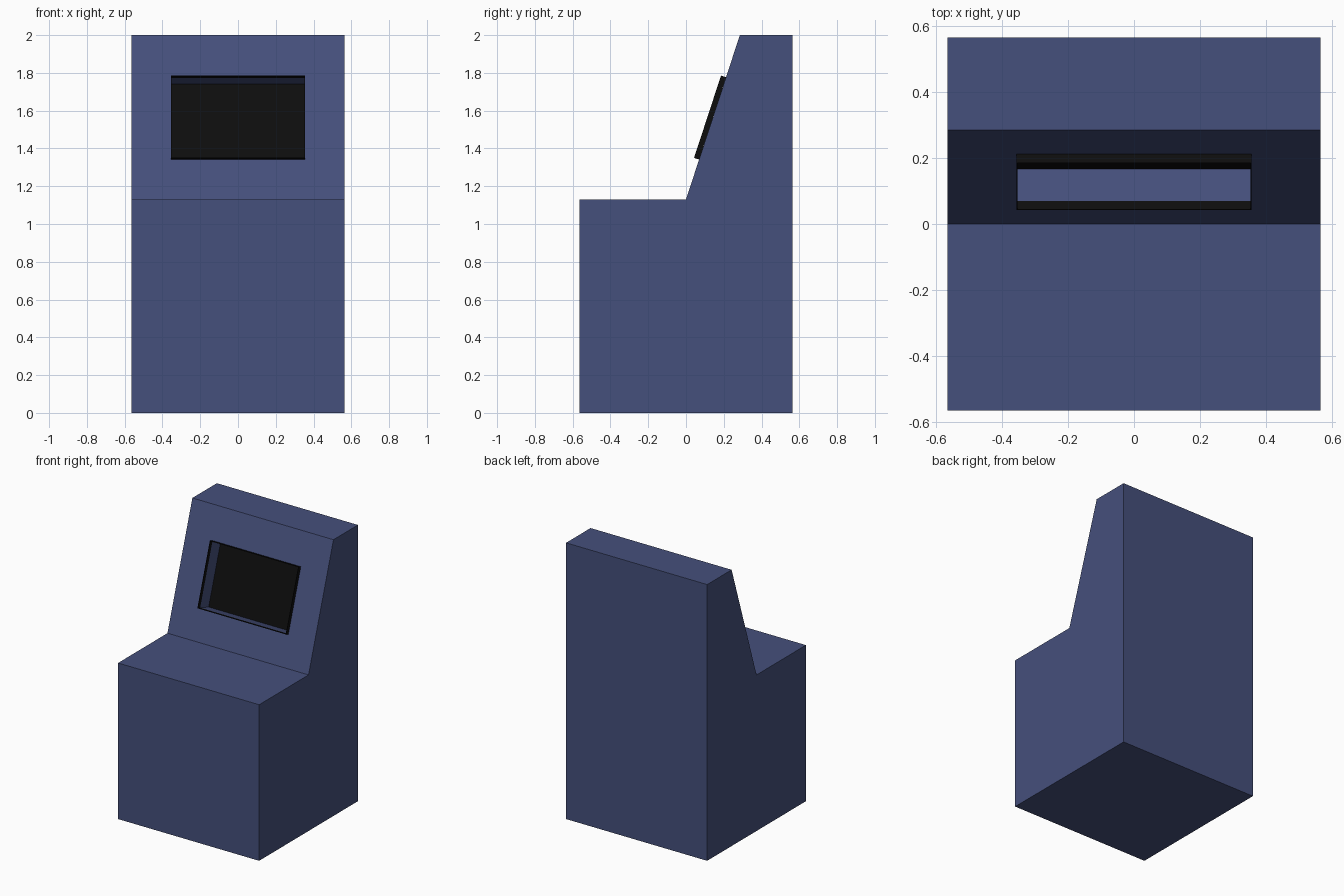
import bpy, bmesh, math
from mathutils import Matrix, Vector

if "Cube" in bpy.data.objects:
    bpy.data.objects.remove(bpy.data.objects["Cube"])

W = 0.565                      # half width and half depth of the cabinet
TILT = math.atan2(0.285, 0.87)  # lean of the sloped face
# local frame on the sloped face: x right, y inward, z up the slope
FACE = Matrix.Translation((0, 0.1405, 1.559)) @ Matrix.Rotation(-TILT, 4, 'X')
SW, SH = 0.355, 0.229          # half size of the screen opening
LIP, DEPTH, T = 0.028, 0.104, 0.003


def material(name, color):
    m = bpy.data.materials.new(name)
    m.diffuse_color = (*color, 1)
    m.use_nodes = True
    m.node_tree.nodes["Principled BSDF"].inputs["Base Color"].default_value = m.diffuse_color
    return m


blue = material("blue_paint", (0.06, 0.08, 0.20))
black = material("black_plastic", (0.004, 0.004, 0.004))


def finish(name, bm, mat):
    bmesh.ops.recalc_face_normals(bm, faces=bm.faces)
    me = bpy.data.meshes.new(name)
    bm.to_mesh(me)
    bm.free()
    me.materials.append(mat)
    ob = bpy.data.objects.new(name, me)
    bpy.context.collection.objects.link(ob)
    return ob


def add_box(bm, lo, hi):
    lo, hi = Vector(lo), Vector(hi)
    mat = FACE @ Matrix.Translation((lo + hi) / 2) @ Matrix.Diagonal((*(hi - lo), 1))
    bmesh.ops.create_cube(bm, size=1, matrix=mat)


# cabinet: side profile extruded across x
bm = bmesh.new()
profile = [(-W, 0), (W, 0), (W, 2), (0.285, 2), (0, 1.13), (-W, 1.13)]
side = bm.faces.new([bm.verts.new((-W, y, z)) for y, z in profile])
ext = bmesh.ops.extrude_face_region(bm, geom=[side])
bmesh.ops.translate(bm, vec=(2 * W, 0, 0),
                    verts=[v for v in ext['geom'] if isinstance(v, bmesh.types.BMVert)])
cabinet = finish("cabinet", bm, blue)

# recess cut square to the sloped face
bm = bmesh.new()
add_box(bm, (-SW + T, -0.1, -SH + T), (SW - T, DEPTH, SH - T))
cutter = finish("screen_cutter", bm, blue)
cutter.hide_render = True
cutter.hide_viewport = True
cut = cabinet.modifiers.new("recess", 'BOOLEAN')
cut.operation = 'DIFFERENCE'
cut.solver = 'EXACT'
cut.object = cutter

# thin lip standing proud around the opening
bm = bmesh.new()
for s in (-1, 1):
    x0, x1 = sorted((s * SW, s * (SW - T)))
    z0, z1 = sorted((s * SH, s * (SH - T)))
    add_box(bm, (x0, -LIP, -SH), (x1, 0, SH))
    add_box(bm, (-SW + T, -LIP, z0), (SW - T, 0, z1))
finish("screen_frame", bm, black)

# screen at the back of the recess
bm = bmesh.new()
add_box(bm, (-SW + T, DEPTH - 0.002, -SH + T), (SW - T, DEPTH + 0.002, SH - T))
finish("screen", bm, black)
